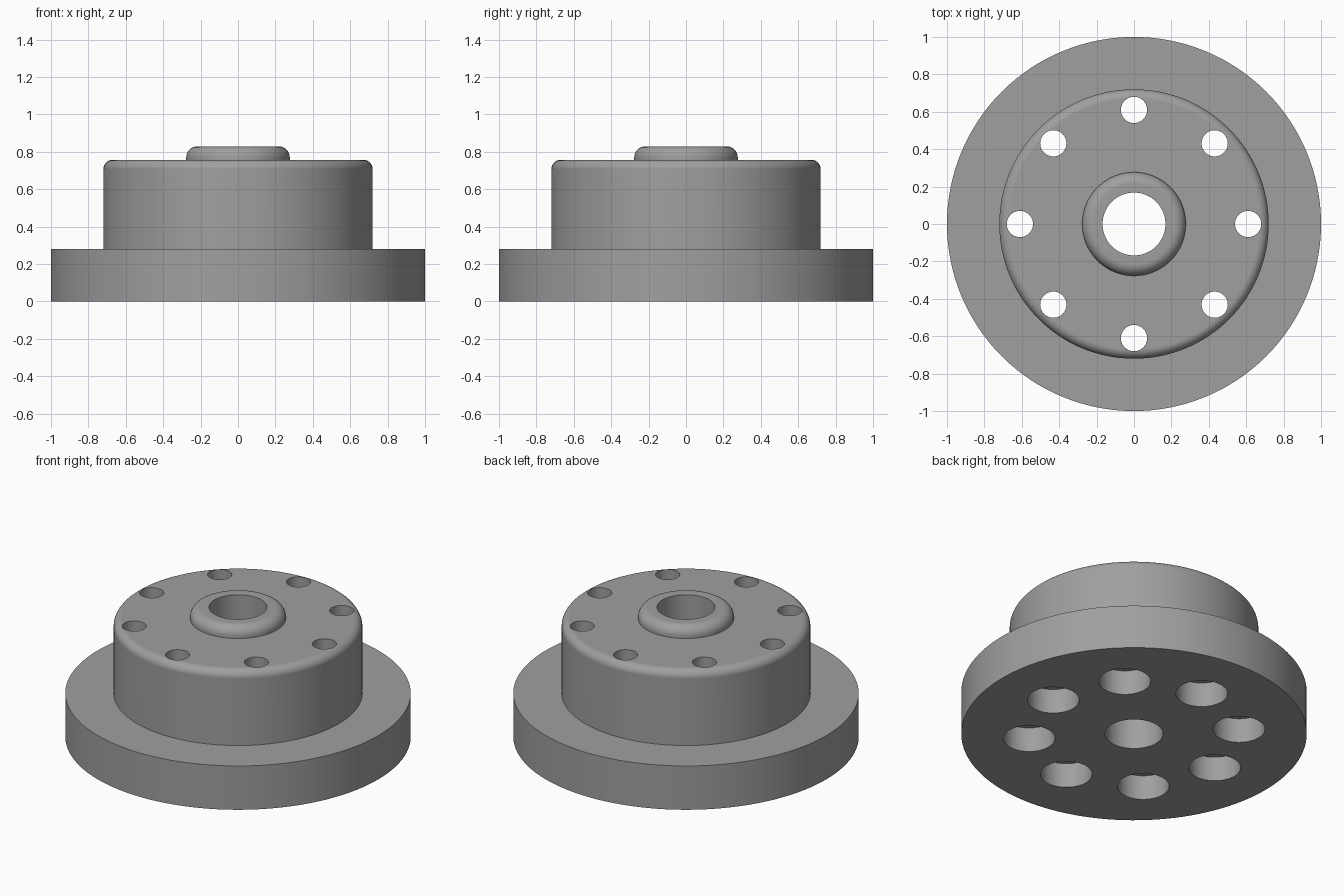
import bpy, bmesh, math
from mathutils import Matrix

if "Cube" in bpy.data.objects:
    bpy.data.objects.remove(bpy.data.objects["Cube"])

SEG = 128


def fillet(radius, top, f, steps=8):
    """Quarter-round from the side wall up to the top face."""
    return [(radius - f + f * math.cos(a), top - f + f * math.sin(a))
            for a in (math.pi / 2 * i / steps for i in range(steps + 1))]


def lathe(name, profile):
    """Revolve a closed (radius, height) profile round z."""
    bm = bmesh.new()
    rings = [[bm.verts.new((r * math.cos(t), r * math.sin(t), z)) for r, z in profile]
             for t in (2 * math.pi * i / SEG for i in range(SEG))]
    n = len(profile)
    for i in range(SEG):
        a, b = rings[i], rings[(i + 1) % SEG]
        for j in range(n):
            k = (j + 1) % n
            bm.faces.new((a[j], b[j], b[k], a[k]))
    bmesh.ops.recalc_face_normals(bm, faces=bm.faces)
    return add_object(name, bm)


def add_object(name, bm):
    mesh = bpy.data.meshes.new(name)
    bm.to_mesh(mesh)
    bm.free()
    obj = bpy.data.objects.new(name, mesh)
    bpy.context.collection.objects.link(obj)
    return obj


def hole_ring(name, radius, z0, z1, segments, count=8, ring=0.61):
    """Ring of upright cylinders used for cutting."""
    bm = bmesh.new()
    for i in range(count):
        a = 2 * math.pi * i / count
        bmesh.ops.create_cone(
            bm, cap_ends=True, segments=segments, radius1=radius, radius2=radius, depth=z1 - z0,
            matrix=Matrix.Translation((ring * math.cos(a), ring * math.sin(a), (z0 + z1) / 2)))
    obj = add_object(name, bm)
    obj.hide_render = True
    return obj


# Flange, hub body and raised boss with a central bore
BORE = 0.168
profile = ([(BORE, 0), (1, 0), (1, 0.28), (0.72, 0.28)]
           + fillet(0.72, 0.757, 0.05)
           + [(0.277, 0.757)]
           + fillet(0.277, 0.829, 0.06)
           + [(BORE, 0.829)])
hub = lathe("flanged_hub", profile)

# Bolt holes, with wide counterbores in the underside
cutters = [hole_ring("counterbore_cutter", 0.15, -0.1, 0.157, 64),
           hole_ring("bolt_hole_cutter", 0.07, -0.2, 1.0, 48)]
bpy.context.view_layer.objects.active = hub
hub.select_set(True)
for cutter in cutters:
    mod = hub.modifiers.new("cut", 'BOOLEAN')
    mod.operation = 'DIFFERENCE'
    mod.solver = 'EXACT'
    mod.object = cutter
    bpy.ops.object.modifier_apply(modifier=mod.name)
    bpy.data.objects.remove(cutter)

# Smooth rounded surfaces, crisp rims
bpy.ops.object.shade_smooth_by_angle(angle=math.radians(30))
weighted = hub.modifiers.new("weighted_normals", 'WEIGHTED_NORMAL')
weighted.keep_sharp = True

# Plain grey metal
grey = bpy.data.materials.new("grey_metal")
grey.diffuse_color = (0.35, 0.35, 0.35, 1)
grey.use_nodes = True
grey.node_tree.nodes["Principled BSDF"].inputs["Base Color"].default_value = grey.diffuse_color
hub.data.materials.clear()
hub.data.materials.append(grey)
